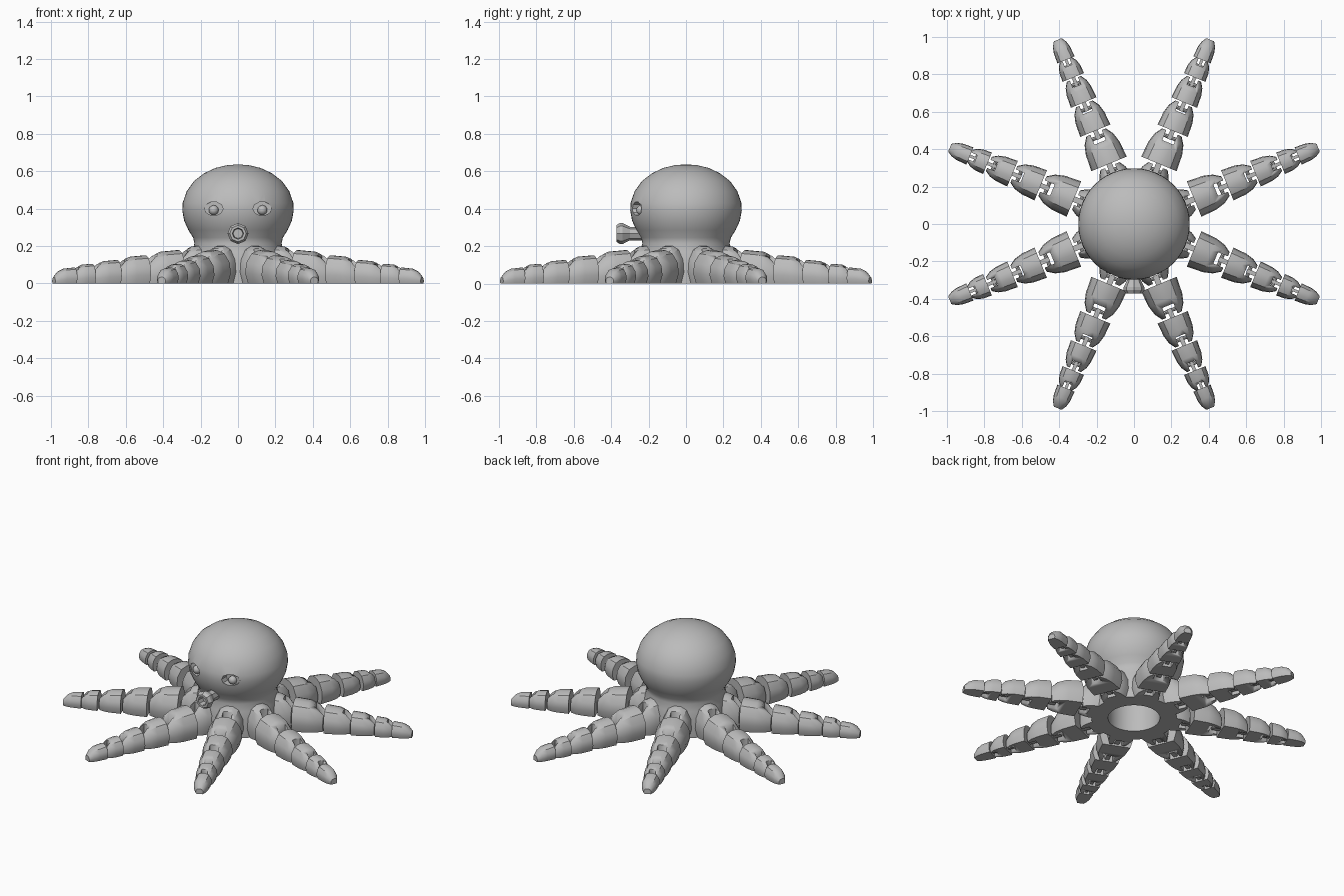
import bpy, bmesh
from math import pi, sin, cos, radians
from mathutils import Matrix

cube = bpy.data.objects.get("Cube")
if cube:
    bpy.data.objects.remove(cube)

grey = bpy.data.materials.new("plain grey")
grey.use_nodes = True
grey.diffuse_color = (0.5, 0.5, 0.5, 1)
grey.node_tree.nodes["Principled BSDF"].inputs["Base Color"].default_value = (0.5, 0.5, 0.5, 1)


def finish(name, bm, angle=30):
    bmesh.ops.remove_doubles(bm, verts=bm.verts, dist=0.0005)
    bmesh.ops.recalc_face_normals(bm, faces=bm.faces)
    mesh = bpy.data.meshes.new(name)
    bm.to_mesh(mesh)
    bm.free()
    mesh.materials.append(grey)
    obj = bpy.data.objects.new(name, mesh)
    bpy.context.collection.objects.link(obj)
    smooth(obj, angle)
    return obj


def smooth(obj, angle):
    bpy.ops.object.select_all(action='DESELECT')
    obj.select_set(True)
    bpy.context.view_layer.objects.active = obj
    bpy.ops.object.shade_smooth_by_angle(angle=radians(angle))


def loft(name, rings, cap=True, angle=30):
    """Skin a list of equal-sized closed rings."""
    bm = bmesh.new()
    rows = [[bm.verts.new(p) for p in ring] for ring in rings]
    for a, b in zip(rows, rows[1:]):
        for i in range(len(a)):
            j = (i + 1) % len(a)
            bm.faces.new((a[i], a[j], b[j], b[i]))
    if cap:
        bm.faces.new(rows[0])
        bm.faces.new(rows[-1])
    return finish(name, bm, angle)


def lathe(name, profile, sides, angle=30):
    rings = [[(r * cos(2 * pi * i / sides), r * sin(2 * pi * i / sides), z)
              for i in range(sides)] for r, z in profile]
    return loft(name, rings, False, angle)


def box(name, x0, x1, width, z0, z1):
    return loft(name, [[(x, -width / 2, z0), (x, width / 2, z0),
                        (x, width / 2, z1), (x, -width / 2, z1)] for x in (x0, x1)])


def cut(obj, cutter):
    mod = obj.modifiers.new("cut", 'BOOLEAN')
    mod.operation = 'DIFFERENCE'
    mod.solver = 'EXACT'
    mod.object = cutter
    bpy.ops.object.select_all(action='DESELECT')
    bpy.context.view_layer.objects.active = obj
    obj.select_set(True)
    # apply after any smoothing modifier already on the object
    bpy.ops.object.modifier_apply(modifier=mod.name)
    bpy.data.objects.remove(cutter)


# cross-section of an arm: flat underneath, faceted arch on top
SECTION = ((-.42, 0), (.42, 0), (.5, .3), (.47, .62), (.32, .9), (.12, 1),
           (-.12, 1), (-.32, .9), (-.47, .62), (-.5, .3))


def segment(name, r0, r1, w, h, w_end=.5, h_end=.6, notch=True):
    rings = []
    for t, s in ((0, 0), (.5, .12), (.78, .42), (1, 1)):
        ws, hs = w * (1 - s * (1 - w_end)), h * (1 - s * (1 - h_end))
        rings.append([(r0 + t * (r1 - r0), u * ws, v * hs) for u, v in SECTION])
    obj = loft(name, rings)
    if notch:
        cut(obj, box("notch_cutter", r1 - .28 * w, r1 + .1, .32 * w, -.1, .5))
    return obj


# one arm, built along +x: hip lobe, four links and a rounded tip
parts = [segment("hip_lobe", .19, .335, .18, .205, .62, .68)]
links = ((.348, .53, .205, .178), (.54, .695, .175, .15),
         (.703, .84, .148, .125), (.848, .95, .125, .105), (.95, 1.066, .1, .085))
last = len(links) - 1
for i, (r0, r1, w, h) in enumerate(links):
    tip = i == last
    parts.append(segment("arm_link", r0, r1, w, h, .45 if tip else .55, .4 if tip else .62, not tip))
    # tongue reaching back into the notch, with its cross pin
    parts.append(box("arm_tongue", r0 - .05, r0 + .01, .15 * w, .012, .5 * h))
    pin = lathe("arm_pin", [(0, -.25 * w), (.01, -.25 * w), (.01, .25 * w), (0, .25 * w)], 8)
    pin.data.transform(Matrix.Translation((r0 - .038, 0, .35 * h)) @ Matrix.Rotation(pi / 2, 4, 'X'))
    parts.append(pin)

for part in parts:
    for k in range(8):
        obj = part if k == 0 else part.copy()
        if k:
            bpy.context.collection.objects.link(obj)
        obj.rotation_euler.z = radians(22.5 + 45 * k)

# bulbous hollow body, open underneath
body = lathe("body", [(0, .637), (.06, .632), (.12, .618), (.18, .59), (.235, .548), (.275, .492),
                      (.296, .43), (.298, .39), (.288, .335), (.265, .285), (.24, .245),
                      (.233, .215), (.245, .17), (.255, .1), (.255, 0), (.155, 0),
                      (.155, .16), (.17, .3), (.13, .42), (0, .47)], 48, 40)

# eye sockets with a raised pupil
for side, x in (("left", .13), ("right", -.13)):
    socket = lathe("socket_cutter", [(0, .235), (.05, .235), (.05, .4), (0, .4)], 10)
    socket.data.transform(Matrix.Translation((x, 0, .4)) @ Matrix.Diagonal((1, 1, .74, 1))
                          @ Matrix.Rotation(pi / 2, 4, 'X'))
    cut(body, socket)
    bm = bmesh.new()
    bmesh.ops.create_icosphere(bm, subdivisions=2, radius=.027)
    bm.transform(Matrix.Translation((x, -.24, .392)))
    finish(side + "_pupil", bm)
smooth(body, 40)

# flared funnel mouth
mouth = lathe("mouth", [(0, .18), (.036, .18), (.036, .3), (.056, .338), (.056, .354), (.044, .372),
                        (.03, .372), (.026, .33), (0, .33)], 8, 25)
mouth.data.transform(Matrix.Translation((0, 0, .267)) @ Matrix.Rotation(pi / 2, 4, 'X'))
